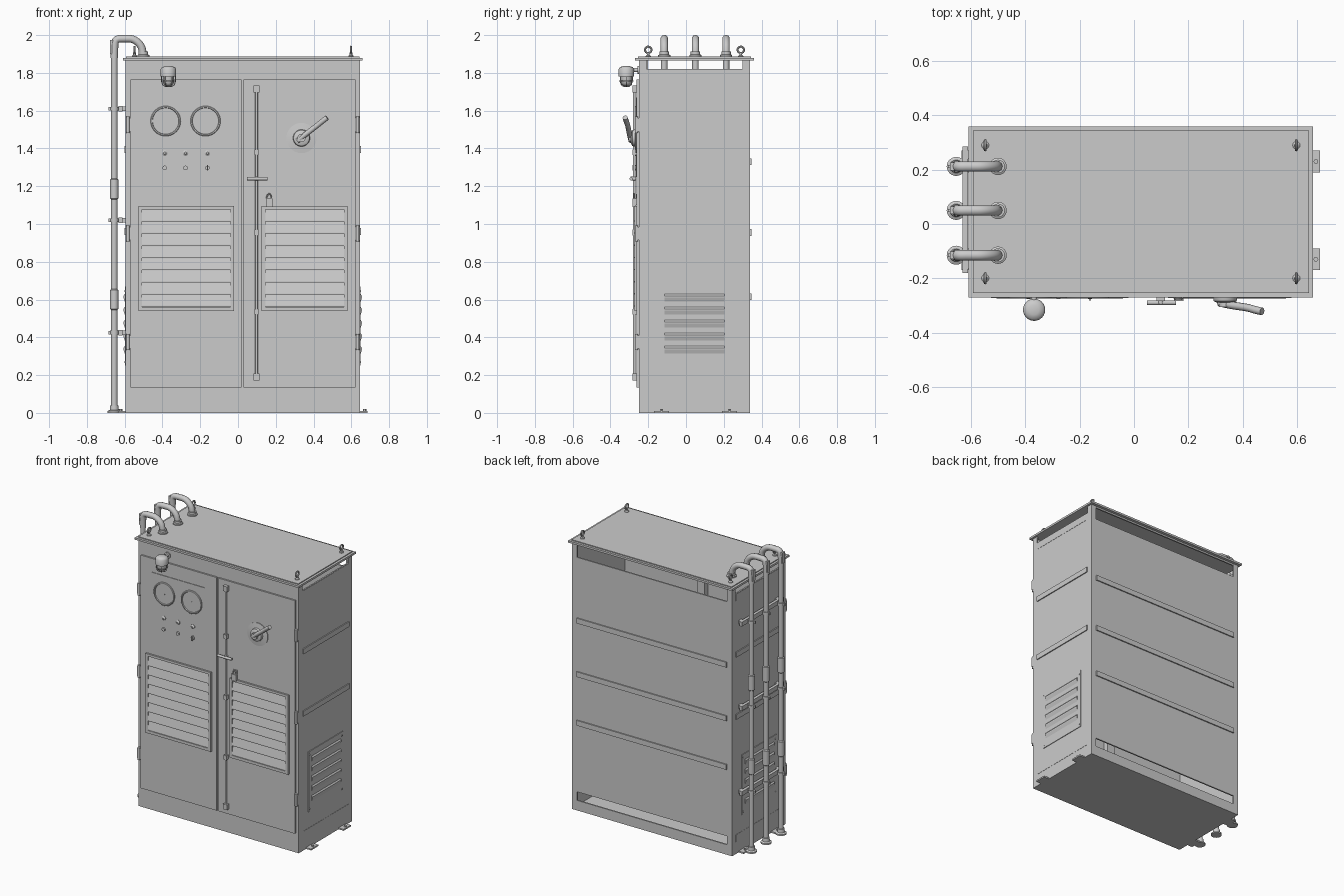
import bpy, bmesh, math
from mathutils import Vector

if "Cube" in bpy.data.objects:
    bpy.data.objects.remove(bpy.data.objects["Cube"])

CX = 0.025          # centre line of the cabinet body


def finish(name, bm):
    bmesh.ops.recalc_face_normals(bm, faces=bm.faces)
    me = bpy.data.meshes.new(name)
    bm.to_mesh(me)
    bm.free()
    ob = bpy.data.objects.new(name, me)
    bpy.context.collection.objects.link(ob)
    return ob


def smooth(ob):
    bpy.ops.object.select_all(action='DESELECT')
    ob.select_set(True)
    bpy.context.view_layer.objects.active = ob
    bpy.ops.object.shade_smooth_by_angle(angle=math.radians(40))
    return ob


def box(name, x0, x1, y0, y1, z0, z1):
    bm = bmesh.new()
    bmesh.ops.create_cube(bm, size=1)
    for v in bm.verts:
        v.co = Vector(((x0 + x1) / 2 + v.co.x * (x1 - x0),
                       (y0 + y1) / 2 + v.co.y * (y1 - y0),
                       (z0 + z1) / 2 + v.co.z * (z1 - z0)))
    return finish(name, bm)


def prism(name, pts, a, b, axis):
    """Extrude a (depth, z) profile along x or y."""
    bm = bmesh.new()
    at = lambda t, p, q: (t, p, q) if axis == 'x' else (p, t, q)
    f = bm.faces.new([bm.verts.new(at(a, p, q)) for p, q in pts])
    ex = bmesh.ops.extrude_face_region(bm, geom=[f])
    for v in ex['geom']:
        if isinstance(v, bmesh.types.BMVert):
            v.co += Vector(at(b - a, 0, 0))
    return finish(name, bm)


def lathe(name, origin, axis, profile, n=24):
    """Revolve (radius, distance) pairs around an axis."""
    bm = bmesh.new()
    rot = Vector((0, 0, 1)).rotation_difference(Vector(axis))
    rings = []
    for r, h in profile:
        rings.append([bm.verts.new(Vector(origin) + rot @ Vector(
            (r * math.cos(math.tau * i / n), r * math.sin(math.tau * i / n), h))) for i in range(n)])
    for p, q in zip(rings, rings[1:]):
        for i in range(n):
            bm.faces.new((p[i], p[(i + 1) % n], q[(i + 1) % n], q[i]))
    bm.faces.new(rings[0])
    bm.faces.new(rings[-1])
    return smooth(finish(name, bm))


def rod(name, origin, axis, r, length, n=20):
    return lathe(name, origin, axis, [(r, 0), (r, length)], n)


def tube(name, pts, r, kind='POLY', cyclic=False, res=3):
    cu = bpy.data.curves.new(name, 'CURVE')
    cu.dimensions = '3D'
    cu.bevel_depth, cu.bevel_resolution, cu.use_fill_caps = r, res, True
    sp = cu.splines.new(kind)
    sp.points.add(len(pts) - 1)
    for p, co in zip(sp.points, pts):
        p.co = (*co, 1)
    sp.use_cyclic_u = cyclic
    if kind == 'NURBS':
        sp.order_u, sp.use_endpoint_u, sp.resolution_u = 3, True, 5
    ob = bpy.data.objects.new(name, cu)
    bpy.context.collection.objects.link(ob)
    bpy.ops.object.select_all(action='DESELECT')
    ob.select_set(True)
    bpy.context.view_layer.objects.active = ob
    bpy.ops.object.convert(target='MESH')
    return smooth(bpy.context.view_layer.objects.active)


# Cabinet shell: floor, front, back with open slots, roof
box("floor", -.595, .645, -.25, .34, 0, .01)
box("front_frame", -.595, .645, -.25, -.235, 0, 1.868)
box("back_panel", -.595, .645, .33, .34, .13, 1.77)
box("back_bottom_rail", -.595, .645, .33, .34, 0, .07)
box("back_top_rail", -.595, .645, .33, .34, 1.855, 1.868)
box("roof_plate", -.61, .66, -.27, .36, 1.866, 1.88)
box("roof_raised_top", -.594, .644, -.254, .344, 1.88, 1.886)
box("centre_post", -.005, .055, -.235, -.2, .01, 1.866)
for i, z in enumerate((.615, .955, 1.33)):
    box(f"back_rib_{i}", -.555, .605, .34, .348, z - .018, z + .018)

# Sides, mirrored about the body centre
for s, side in ((1, "right"), (-1, "left")):
    def X(d):
        return CX + s * d

    def sbox(name, d0, d1, *rest):
        box(f"{side}_{name}", min(X(d0), X(d1)), max(X(d0), X(d1)), *rest)

    sbox("panel", .61, .62, -.25, .34, 0, 1.82)
    sbox("panel_front_post", .61, .62, -.25, -.21, 1.82, 1.866)
    sbox("panel_back_post", .61, .62, .30, .34, 1.82, 1.866)
    sbox("back_corner_top", .58, .62, .33, .34, 1.77, 1.866)
    sbox("back_corner_bottom", .58, .62, .33, .34, .07, .13)
    sbox("bottom_cover", .61, .6215, -.205, .30, .085, .135)
    sbox("top_cover", .61, .6215, -.205, .30, 1.77, 1.817)
    for i, z in enumerate((.96, 1.395)):
        sbox(f"rib_{i}", .62, .627, -.205, .30, z - .018, z + .018)
    # louvred side vent
    sbox("vent_plate", .62, .6245, -.145, .235, .25, .67)
    for i in range(5):
        z = .62 - i * .069
        prism(f"{side}_vent_hood_{i}", [(X(.622), z + .012), (X(.632), z), (X(.632), z - .008),
                                        (X(.622), z - .038)], -.115, .205, 'y')
    for y in (-.132, .222):
        for z in (.27, .645):
            rod(f"{side}_vent_screw", (X(.623), y, z), (s, 0, 0), .006, .004, 10)
    # mounting feet with bolts
    for y in (-.13, .23):
        sbox("foot", .56, .66, y - .04, y + .04, 0, .01)
        rod(f"{side}_foot_bolt", (X(.645), y, .008), (0, 0, 1), .009, .012, 6)
    # door hinges
    for z in (.375, .95, 1.525):
        rod(f"{side}_hinge_pin", (X(.608), -.262, z - .043), (0, 0, 1), .009, .086, 12)
        sbox("hinge_leaf", .595, .62, -.264, -.25, z - .035, z + .035)
    # lifting eyes
    for y in (-.2, .29):
        c = Vector((X(.573), y, 1.922))
        lathe("eye_base", (c.x, y, 1.884), (0, 0, 1), [(.014, 0), (.014, .006), (.007, .012), (.007, .024)], 14)
        tube("eye_ring", [c + Vector((0, .017 * math.cos(math.tau * i / 18), .017 * math.sin(math.tau * i / 18)))
                          for i in range(18)], .0055, cyclic=True, res=2)

# Doors with louvred vents
for name, x0, x1, v0, v1 in (("left", -.57, .018, -.527, -.02), ("right", .03, .622, .125, .58)):
    box(f"{name}_door", x0, x1, -.261, -.25, .135, 1.765)
    for a, b, c, d in ((v0, v0 + .02, .54, 1.095), (v1 - .02, v1, .54, 1.095),
                       (v0 + .02, v1 - .02, .54, .56), (v0 + .02, v1 - .02, 1.078, 1.095)):
        box(f"{name}_vent_frame", a, b, -.273, -.26, c, d)
    for i in range(8):
        z = .563 + i * .0643
        prism(f"{name}_vent_slat_{i}", [(-.26, z), (-.274, z), (-.274, z + .006), (-.262, z + .062),
                                        (-.26, z + .062)], v0 + .02, v1 - .02, 'x')

# Instrument panel with two gauges, buttons and lamps
box("instrument_panel", -.48, -.075, -.265, -.26, 1.25, 1.67)
for x in (-.383, -.172):
    lathe("gauge", (x, -.264, 1.545), (0, -1, 0),
          [(.08, 0), (.08, .008), (.077, .011), (.071, .011), (.069, .005), (.004, .005)], 40)
    rod("gauge_pivot", (x, -.266, 1.545), (0, -1, 0), .006, .006, 12)
for x in (-.388, -.278, -.162):
    lathe("indicator_lamp", (x, -.264, 1.375), (0, -1, 0), [(.015, 0), (.015, .004), (.011, .006), (.006, .013)], 16)
    rod("push_button", (x, -.264, 1.297), (0, -1, 0), .012, .01, 16)
box("switch_knob", -.165, -.159, -.282, -.264, 1.282, 1.312)

# Rotary isolator with curved lever
lathe("isolator_dial", (.336, -.26, 1.455), (0, -1, 0),
      [(.08, 0), (.08, .006), (.045, .01), (.042, .024), (.03, .03)], 36)
rod("isolator_hub", (.336, -.285, 1.455), (0, -1, 0), .022, .02)
tube("isolator_lever", [(.315, -.29, 1.44), (.345, -.297, 1.464), (.375, -.302, 1.488), (.42, -.308, 1.522),
                        (.45, -.318, 1.547), (.472, -.322, 1.563)], .014, 'NURBS')

# Locking bar with guides and handle
rod("lock_bar", (.098, -.274, .18), (0, 0, 1), .007, 1.55, 12)
for z in (.19, .535, .955, 1.38, 1.715):
    end = z in (.19, 1.715)
    w = .016 if end else .011
    box("lock_bar_guide", .098 - w, .098 + w, -.284, -.26, z - (.018 if end else .015), z + (.018 if end else .015))
rod("lock_handle_stem", (.098, -.265, 1.24), (0, -1, 0), .011, .028, 14)
tube("lock_handle", [(.047, -.29, 1.24), (.155, -.29, 1.24)], .009)

# Padlock on its hasp
box("padlock_hasp", .15, .178, -.266, -.26, 1.10, 1.16)
box("padlock_body", .147, .182, -.284, -.266, 1.09, 1.135)
tube("padlock_shackle", [(.153, -.275, 1.13), (.153, -.275, 1.145), (.158, -.275, 1.156), (.1645, -.275, 1.16),
                         (.171, -.275, 1.156), (.176, -.275, 1.145), (.176, -.275, 1.13)], .004, res=2)

# Caged warning lamp on a short arm
LX, LY = -.368, -.316
tube("lamp_arm", [(LX, -.25, 1.815), (LX, LY, 1.815)], .011)
rod("lamp_arm_flange", (LX, -.25, 1.815), (0, -1, 0), .022, .008)
lathe("lamp_cap", (LX, LY, 1.78), (0, 0, 1), [(.041, 0), (.041, .04), (.034, .05), (.018, .056)])
lathe("lamp_glass", (LX, LY, 1.785), (0, 0, -1), [(.03, 0), (.03, .03), (.026, .044), (.016, .053), (.004, .056)])
for a in (0, math.pi / 3, 2 * math.pi / 3):
    tube("lamp_cage_wire", [(LX + r * math.cos(a), LY + r * math.sin(a), z) for r, z in (
        (.037, 1.782), (.037, 1.755), (.031, 1.737), (.016, 1.728), (-.016, 1.728), (-.031, 1.737),
        (-.037, 1.755), (-.037, 1.782))], .0025, res=1)
tube("lamp_cage_ring", [(LX + .037 * math.cos(math.tau * i / 20), LY + .037 * math.sin(math.tau * i / 20), 1.757)
                        for i in range(20)], .0025, cyclic=True, res=1)

# Conduits on the left side, bending over onto the roof
PX = -.655
for k, y in enumerate((-.115, .05, .212)):
    rod(f"conduit_{k}", (PX, y, 0), (0, 0, 1), .017, 1.92)
    lathe(f"conduit_foot_{k}", (PX, y, 0), (0, 0, 1), [(.035, 0), (.035, .01), (.024, .016), (.022, .04)])
    tube(f"conduit_bend_{k}", [(PX, y, 1.88), (PX, y, 1.94), (-.648, y, 1.98), (-.60, y, 1.981), (-.555, y, 1.981),
                               (-.515, y, 1.95), (-.503, y, 1.91), (-.501, y, 1.88)], .02, 'NURBS')
    box(f"conduit_elbow_cover_{k}", -.677, -.66, y - .014, y + .014, 1.90, 1.975)
    lathe(f"roof_gland_{k}", (-.501, y, 1.884), (0, 0, 1), [(.032, 0), (.032, .01), (.025, .014), (.025, .028)])
    for z0 in (1.135, .55):
        lathe(f"conduit_coupling_{k}", (PX, y, z0), (0, 0, 1),
              [(.017, -.005), (.022, 0), (.022, .10), (.017, .105)])
    for z in (.425, 1.02, 1.61):
        rod(f"conduit_clamp_{k}", (PX, y, z - .01), (0, 0, 1), .022, .02)
        box(f"conduit_clamp_tab_{k}", -.685, -.625, y - .006, y + .006, z - .009, z + .009)
for z in (.425, 1.02, 1.61):
    box("conduit_rail", -.632, -.612, -.18, .285, z - .015, z + .015)
    for y in (-.15, .255):
        box("conduit_rail_bracket", -.613, -.594, y - .015, y + .015, z - .012, z + .012)
